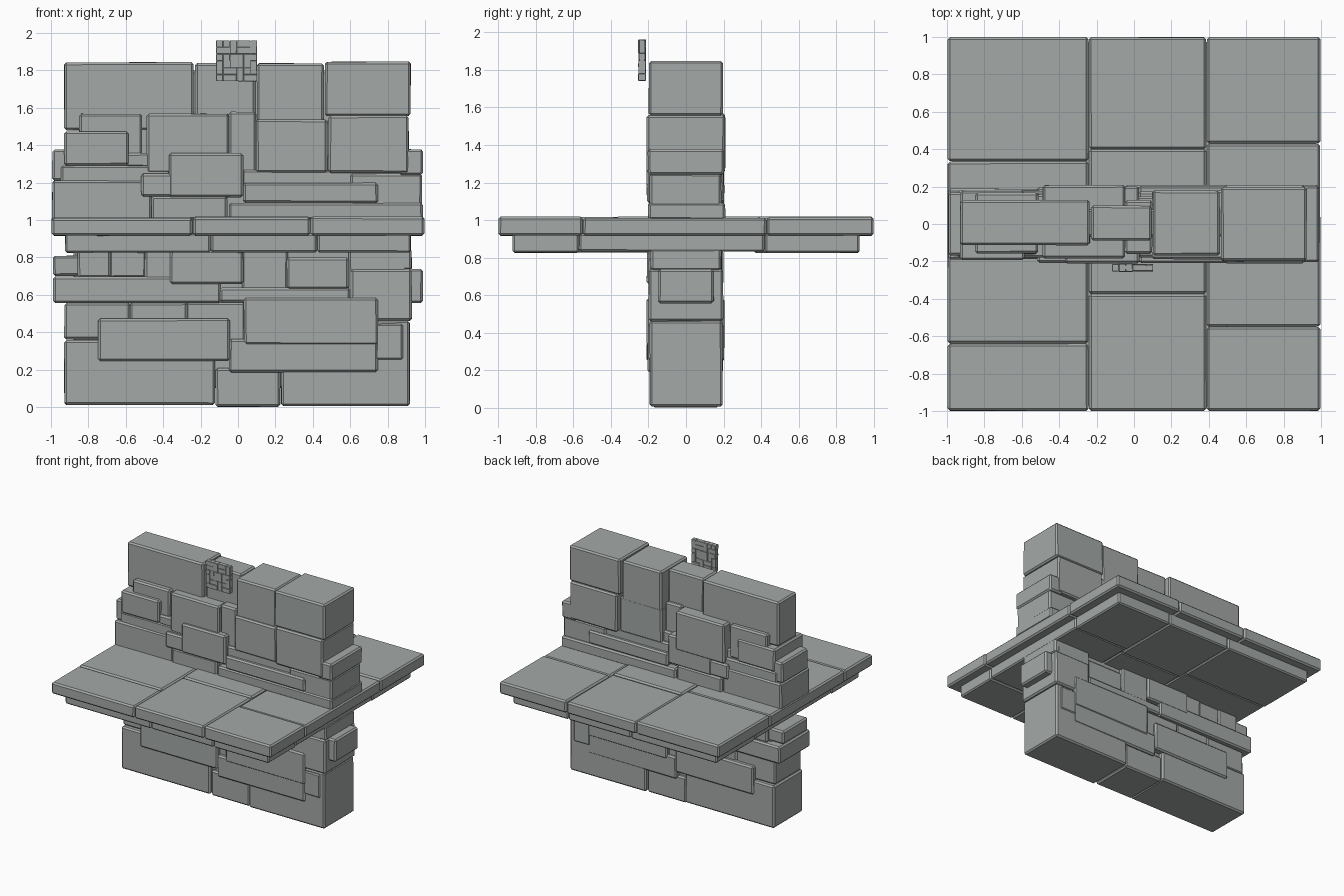
import bpy, bmesh, random
from mathutils import Vector

random.seed(4)

# weathered grey-green stone
stone = bpy.data.materials.new("stone")
stone.diffuse_color = (0.37, 0.395, 0.384, 1)


def blocks(name, boxes, bevel=0.012, jitter=0.003):
    """One object made of chamfered, slightly irregular boxes (x0,x1,y0,y1,z0,z1)."""
    bm = bmesh.new()
    for x0, x1, y0, y1, z0, z1 in boxes:
        verts = bmesh.ops.create_cube(bm, size=1)["verts"]
        centre = Vector(((x0 + x1) / 2, (y0 + y1) / 2, (z0 + z1) / 2))
        for v in verts:
            v.co = Vector((x1 if v.co.x > 0 else x0,
                           y1 if v.co.y > 0 else y0,
                           z1 if v.co.z > 0 else z0))
            # pull corners inwards a touch, like worn stone
            for i in range(3):
                v.co[i] -= random.uniform(0, jitter) * (1 if v.co[i] > centre[i] else -1)
    mesh = bpy.data.meshes.new(name)
    bm.to_mesh(mesh)
    bm.free()
    mesh.materials.append(stone)
    ob = bpy.data.objects.new(name, mesh)
    bpy.context.collection.objects.link(ob)
    if bevel:
        mod = ob.modifiers.new("chamfer", "BEVEL")
        mod.width = bevel
        mod.segments = 1
        mod.limit_method = "ANGLE"
    return ob


def course(name, rows, **kw):
    """Stones running through the wall: (x0, x1, z0, z1, front depth, back depth)."""
    return blocks(name, [(a, b, -f, k, c, d) for a, b, c, d, f, k in rows], **kw)


# solid heart of the wall behind the face stones
course("wall_core", [
    (-0.88, 0.88, 0.10, 1.35, 0.15, 0.15),
    (-0.85, 0.85, 1.30, 1.53, 0.105, 0.115),
    (-0.90, 0.90, 1.50, 1.80, 0.07, 0.08),
])

# upper wall, top course
course("cap_stones", [
    (-0.93, -0.235, 1.48, 1.845, 0.115, 0.13),
    (-0.23, 0.095, 1.30, 1.84, 0.09, 0.10),
    (0.10, 0.46, 1.50, 1.84, 0.17, 0.18),
    (0.463, 0.925, 1.555, 1.848, 0.20, 0.20),
])

# upper wall, second course
course("upper_stones", [
    (-0.85, -0.51, 1.30, 1.57, 0.16, 0.17),
    (-0.93, -0.585, 1.29, 1.475, 0.195, 0.18),
    (-0.60, -0.47, 1.28, 1.36, 0.18, 0.16),
    (-0.49, -0.045, 1.25, 1.57, 0.185, 0.21),
    (-0.05, 0.10, 1.19, 1.58, 0.16, 0.13),
    (0.095, 0.48, 1.25, 1.54, 0.19, 0.18),
    (0.482, 0.915, 1.25, 1.56, 0.212, 0.21),
])

# upper wall, third course down to the slab
course("middle_stones", [
    (-0.995, -0.88, 1.21, 1.38, 0.17, 0.17),
    (-0.95, -0.36, 1.14, 1.295, 0.18, 0.18),
    (-0.995, -0.46, 1.00, 1.215, 0.19, 0.19),
    (-0.37, 0.03, 1.12, 1.36, 0.213, 0.203),
    (-0.52, 0.025, 1.125, 1.25, 0.209, 0.20),
    (-0.465, -0.055, 1.00, 1.13, 0.20, 0.205),
    (0.025, 0.75, 1.09, 1.20, 0.21, 0.205),
    (-0.05, 0.99, 1.00, 1.095, 0.203, 0.21),
    (0.60, 0.985, 1.00, 1.25, 0.195, 0.19),
    (0.86, 0.99, 1.24, 1.38, 0.205, 0.205),
    (0.02, 0.90, 1.15, 1.27, 0.18, 0.175),
])

# lower wall, course under the slab
course("under_slab_stones", [
    (-0.99, -0.84, 0.70, 0.81, 0.17, 0.15),
    (-0.86, -0.68, 0.69, 0.84, 0.19, 0.18),
    (-0.69, -0.49, 0.69, 0.84, 0.175, 0.17),
    (-0.50, -0.35, 0.65, 0.84, 0.19, 0.18),
    (-0.365, 0.03, 0.655, 0.84, 0.21, 0.20),
    (0.02, 0.27, 0.60, 0.84, 0.18, 0.19),
    (0.26, 0.595, 0.63, 0.80, 0.20, 0.17),
    (0.59, 0.905, 0.55, 0.85, 0.188, 0.192),
    (0.86, 0.93, 0.73, 0.85, 0.19, 0.19),
    (-0.99, -0.09, 0.555, 0.70, 0.20, 0.20),
    (-0.10, 0.60, 0.56, 0.64, 0.20, 0.195),
    (0.88, 0.99, 0.555, 0.74, 0.15, 0.15),
    (0.60, 0.93, 0.46, 0.74, 0.20, 0.20),
])

# lower wall, mid course of raised stones
course("lower_stones", [
    (-0.93, -0.575, 0.36, 0.56, 0.17, 0.17),
    (-0.58, -0.27, 0.45, 0.56, 0.185, 0.175),
    (-0.28, 0.04, 0.34, 0.56, 0.175, 0.18),
    (-0.75, -0.042, 0.245, 0.475, 0.21, 0.205),
    (0.03, 0.75, 0.33, 0.585, 0.212, 0.207),
    (-0.05, 0.75, 0.185, 0.365, 0.206, 0.20),
    (0.73, 0.885, 0.25, 0.45, 0.203, 0.202),
    (0.72, 0.91, 0.40, 0.55, 0.185, 0.185),
])

# lower wall, foot course standing on the ground
course("foot_stones", [
    (-0.93, -0.12, 0.01, 0.36, 0.192, 0.19),
    (-0.122, 0.228, 0.0, 0.21, 0.178, 0.178),
    (0.23, 0.92, 0.005, 0.465, 0.195, 0.195),
])

# horizontal slab: three columns of paving, each with its own joints
columns = [
    (-0.997, -0.243, (-1.0, -0.64, 0.335, 1.0)),
    (-0.242, 0.387, (-1.0, -0.375, 0.40, 1.0)),
    (0.388, 0.997, (-1.0, -0.55, 0.43, 1.0)),
]
under_columns = [
    (-0.925, -0.146, (-0.925, -0.57, 0.42, 0.925)),
    (-0.145, 0.423, (-0.925, -0.20, 0.36, 0.925)),
    (0.424, 0.925, (-0.925, -0.57, 0.42, 0.925)),
]
top, under = [], []
for i, (x0, x1, joints) in enumerate(columns):
    for j, (y0, y1) in enumerate(zip(joints, joints[1:])):
        top.append((x0, x1, y0, y1, 0.915, 1.012 + 0.004 * ((i + j) % 3)))
for x0, x1, joints in under_columns:
    for j, (y0, y1) in enumerate(zip(joints, joints[1:])):
        under.append((x0, x1, y0, y1, 0.825 + 0.006 * (j % 2), 0.93))
blocks("slab_top_paving", top, bevel=0.012, jitter=0.002)
blocks("slab_under_paving", under, bevel=0.01, jitter=0.002)
blocks("slab_core", [(-0.975, 0.975, -0.975, 0.975, 0.93, 1.0),
                     (-0.905, 0.905, -0.905, 0.905, 0.84, 0.94)], bevel=0)

# small floating mosaic panel: tiles on a 6 x 6 grid (column, row, width, height)
tiles = [(0, 0, 1, 1), (1, 0, 2, 1), (3, 0, 1, 2), (4, 0, 2, 1),
         (0, 1, 1, 2), (1, 1, 2, 1), (4, 1, 1, 1), (5, 1, 1, 2),
         (1, 2, 1, 2), (2, 2, 2, 2), (4, 2, 1, 2), (0, 3, 1, 1), (5, 3, 1, 1),
         (0, 4, 2, 1), (2, 4, 1, 2), (3, 4, 2, 1), (5, 4, 1, 2),
         (0, 5, 1, 1), (1, 5, 1, 1), (3, 5, 2, 1)]
u, left, base = 0.0365, -0.117, 1.742
mosaic = []
for c, r, w, h in tiles:
    d = random.uniform(0, 0.008)
    mosaic.append((left + c * u, left + (c + w) * u, -0.256 + d, -0.212 - d,
                   base + r * u, base + (r + h) * u))
blocks("mosaic_panel", mosaic, bevel=0.0015, jitter=0.0007)
blocks("mosaic_backing", [(-0.112, 0.097, -0.246, -0.222, 1.747, 1.956)], bevel=0)
